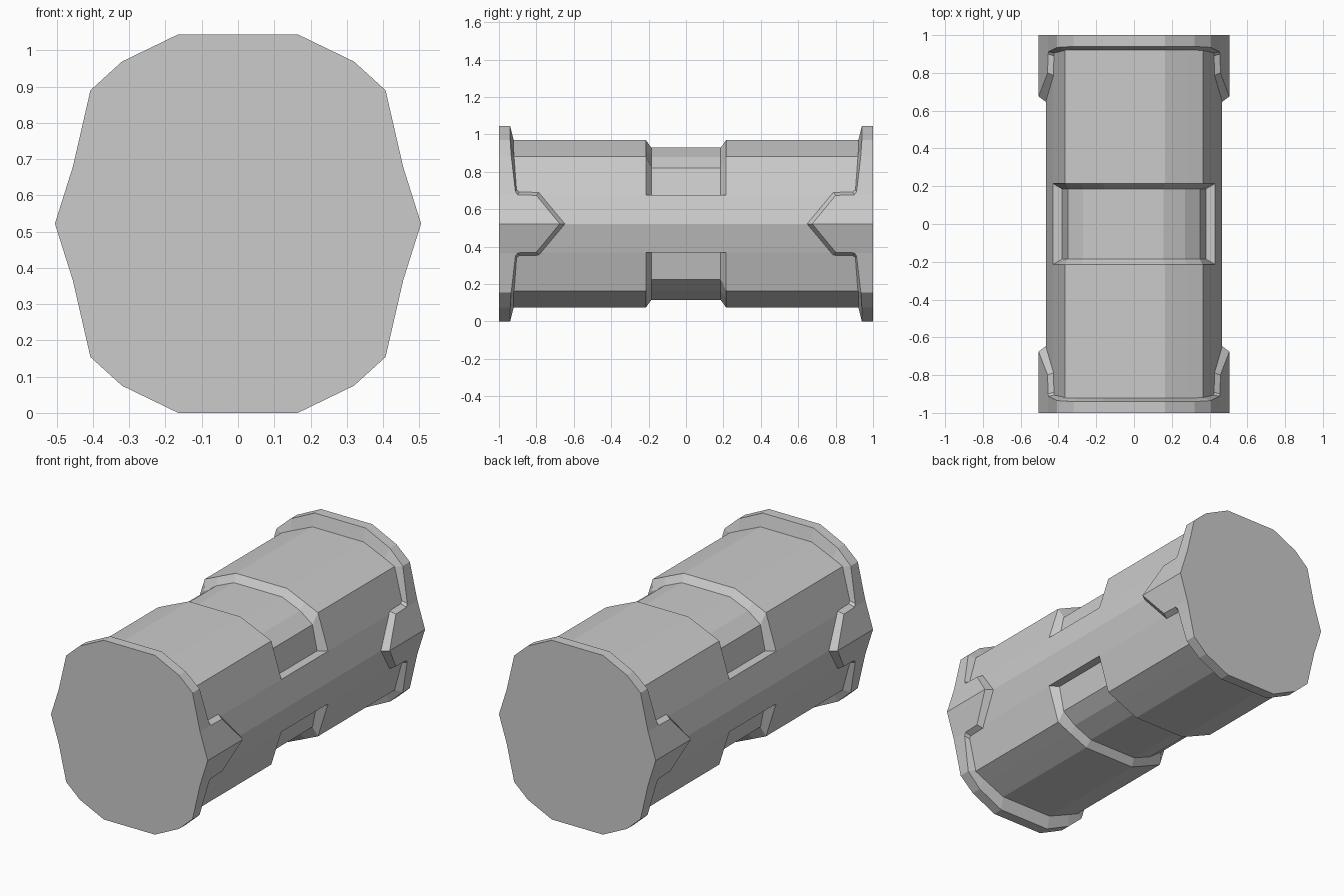
import bpy, bmesh

if "Cube" in bpy.data.objects:
    bpy.data.objects.remove(bpy.data.objects["Cube"])

CZ = 0.522  # height of the long axis


def full_ring(quarter):
    """Mirror a quarter section (top to side; x, height above axis, y) to a closed ring."""
    q = [(x, h, y) for x, h, y in quarter]
    right = q + [(x, -h, y) for x, h, y in reversed(q[:-1])]
    left = [(-x, h, y) for x, h, y in reversed(right)]
    return [(x, y, CZ + h) for x, h, y in right + left]


def loft(name, rings, cap_first=False, cap_last=False, flip_y=False):
    bm = bmesh.new()
    s = -1 if flip_y else 1
    loops = [[bm.verts.new((x, s * y, z)) for x, y, z in full_ring(r)] for r in rings]
    n = len(loops[0])
    for a, b in zip(loops, loops[1:]):
        for i in range(n):
            j = (i + 1) % n
            # the ring keeps its two side points single
            bm.faces.new((a[i], a[j], b[j], b[i]))
    if cap_first:
        bm.faces.new(loops[0])
    if cap_last:
        bm.faces.new(loops[-1])
    bmesh.ops.remove_doubles(bm, verts=bm.verts, dist=1e-4)
    bmesh.ops.recalc_face_normals(bm, faces=bm.faces)
    me = bpy.data.meshes.new(name)
    bm.to_mesh(me)
    bm.free()
    ob = bpy.data.objects.new(name, me)
    bpy.context.collection.objects.link(ob)
    return ob


# Body with a sunken waist above and below the side ridges
outer = [(.165, .448), (.28, .398), (.365, .36), (.43, .153), (.43, .153), (.467, 0)]
waist = [(.155, .407), (.27, .358), (.35, .298), (.38, .153), (.43, .153), (.467, 0)]
stations = [(-.985, outer), (-.215, outer), (-.185, waist),
            (.185, waist), (.215, outer), (.985, outer)]
loft("body", [[(x, h, y) for x, h in sec] for y, sec in stations], True, True)

# End caps with a pointed tongue running along each side ridge
rim = [(.165, .522, .94), (.32, .447, .94), (.407, .368, .935),
       (.452, .172, .912), (.456, .155, .90), (.457, .152, .80), (.505, 0, .675)]
foot = [(.165, .44, .92), (.30, .384, .92), (.361, .355, .917),
        (.418, .182, .905), (.421, .172, .89), (.421, .17, .785), (.464, 0, .645)]
face = [(x, h, 1.0) for x, h, y in rim]
for name, flip in (("front_cap", True), ("back_cap", False)):
    loft(name, [face, rim, foot], cap_first=True, flip_y=flip)
